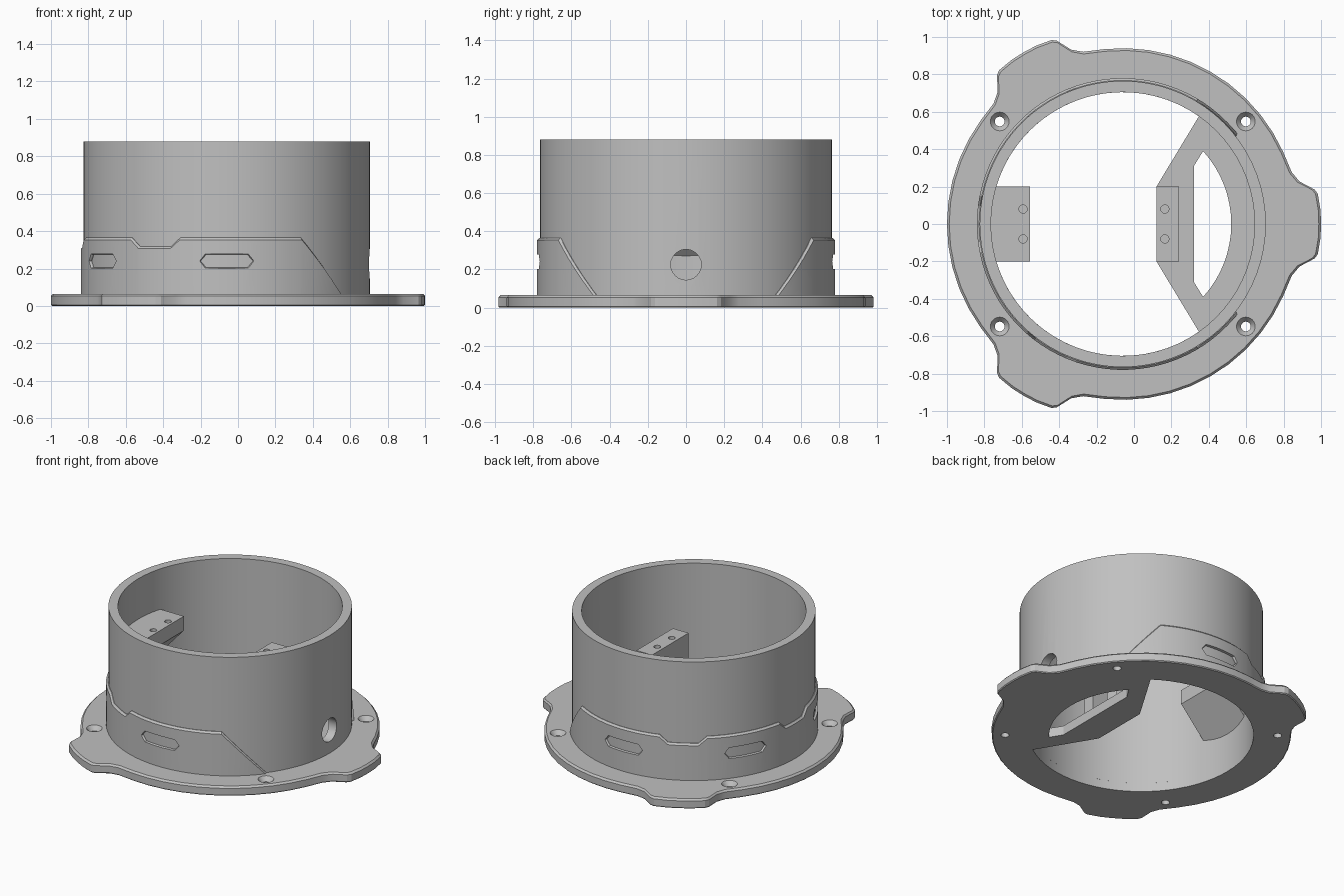
import bpy
import bmesh
from math import sin, cos, radians, atan2, degrees

if "Cube" in bpy.data.objects:
    bpy.data.objects.remove(bpy.data.objects["Cube"])

CX = -0.06            # axis of the housing
R_IN, R_OUT, R_COLLAR = 0.705, 0.765, 0.78
FLOOR, TOP = 0.065, 0.88

grey = bpy.data.materials.new("plain grey")
grey.use_nodes = True
grey.diffuse_color = (0.53, 0.53, 0.53, 1)
grey.node_tree.nodes["Principled BSDF"].inputs["Base Color"].default_value = (0.53, 0.53, 0.53, 1)


def polar(r, deg, z=0.0):
    return (CX + r * cos(radians(deg)), r * sin(radians(deg)), z)


def loft(name, rings, caps=True, closed=False):
    """Skin a list of equal-length rings, capping the ends or joining last to first."""
    bm = bmesh.new()
    rows = [[bm.verts.new(p) for p in ring] for ring in rings]
    pairs = list(zip(rows, rows[1:]))
    if closed:
        pairs.append((rows[-1], rows[0]))
    for a, b in pairs:
        for i in range(len(a)):
            j = (i + 1) % len(a)
            bm.faces.new((a[i], a[j], b[j], b[i]))
    if caps and not closed:
        bm.faces.new(rows[0])
        bm.faces.new(rows[-1])
    bmesh.ops.recalc_face_normals(bm, faces=bm.faces)
    mesh = bpy.data.meshes.new(name)
    bm.to_mesh(mesh)
    bm.free()
    obj = bpy.data.objects.new(name, mesh)
    bpy.context.collection.objects.link(obj)
    mesh.materials.append(grey)
    return obj


def prism(name, outline, z0, z1):
    return loft(name, [[(x, y, z) for x, y in outline] for z in (z0, z1)])


def side_prism(name, outline_xz, y0, y1):
    return loft(name, [[(x, y, z) for x, z in outline_xz] for y in (y0, y1)])


def turned(name, x, y, profile, n=24):
    """Solid of revolution about a vertical axis, profile of (radius, z)."""
    angles = [radians(360 * i / n) for i in range(n)]
    return loft(name, [[(x + r * cos(a), y + r * sin(a), z) for a in angles] for r, z in profile])


def cut(obj, cutters):
    bpy.context.view_layer.objects.active = obj
    for c in cutters:
        c.hide_render = True
        mod = obj.modifiers.new("cut", 'BOOLEAN')
        mod.operation = 'DIFFERENCE'
        mod.solver = 'EXACT'
        mod.object = c
        bpy.ops.object.modifier_apply(modifier=mod.name)
        bpy.data.objects.remove(c)


def smooth(obj, angle=25):
    bpy.ops.object.select_all(action='DESELECT')
    obj.select_set(True)
    bpy.context.view_layer.objects.active = obj
    bpy.ops.object.shade_smooth_by_angle(angle=radians(angle))


# Flange outline: round plate with three flat-topped lugs
lug = [(-17, 0.945), (-13.5, 0.972), (-10.2, 1.042), (-8.8, 1.055), (-4, 1.06), (0, 1.06)]
lug += [(-a, r) for a, r in reversed(lug[:-1])]
outline = []
for turn in (0, 120, 240):
    outline += [(turn + a, r) for a, r in lug]
    outline += [(turn + 17 + 86 * i / 12, 0.94) for i in range(1, 12)]
flange = loft("flange", [[polar(r - inset, a, z) for a, r in outline]
                         for z, inset in ((0, 0.006), (0.006, 0), (0.053, 0), (FLOOR, 0.012))])

# Main opening, leaving a bridge across one side
start = degrees(atan2(0.58, 0.41))
opening = [polar(R_IN, start + (360 - 2 * start) * i / 48)[:2] for i in range(49)]
opening += [(0.12, -0.2), (0.12, 0.2)]
# Crescent window behind the bridge
half = degrees(atan2(0.39, 0.43))
window = [polar(0.58, -half + 2 * half * i / 16)[:2] for i in range(17)]
window += [(0.32, 0.31), (0.32, -0.31)]
cutters = [prism("opening_cutter", opening, -0.1, 0.2), prism("window_cutter", window, -0.1, 0.2)]
# Countersunk screw holes
for sx in (-1, 1):
    for sy in (-1, 1):
        cutters.append(turned("screw_cutter", CX + sx * 0.658, sy * 0.548,
                              [(0.026, -0.1), (0.026, 0.035), (0.05, FLOOR), (0.05, 0.1)]))
cut(flange, cutters)
smooth(flange)

# Tube wall with a round cable port
N = 72
tube = loft("tube_wall", [[polar(r, 360 * i / N, z) for i in range(N)] for r, z in
                          ((R_IN, 0.06), (R_OUT, 0.06), (R_OUT, TOP), (R_IN, TOP))], closed=True)
port = [(0.08 * cos(radians(15 * i)), 0.225 + 0.08 * sin(radians(15 * i))) for i in range(24)]
cut(tube, [loft("port_cutter", [[(x, y, z) for y, z in port] for x in (0.55, 0.9)])])
smooth(tube)


# Raised collar with sloping ends and three notches in its top edge
def collar_top(a):
    end = min(a, 360 - a)
    if end < 59:
        return FLOOR + 0.3 * (end - 37.7) / 21.3
    off = min(abs(a - c) for c in (120, 180, 240))
    return 0.365 - 0.047 * min(1, max(0, (11.2 - off) / 4))


marks = {37.8, 59, 301, 322.2} | {c + s * d for c in (120, 180, 240) for s in (-1, 1) for d in (7.2, 11.2)}
angles = sorted(marks | {float(a) for a in range(40, 321, 4)})
sections = []
for a in angles:
    t = max(collar_top(a), FLOOR + 0.002)
    low = FLOOR - 0.02
    sections.append([polar(R_OUT - 0.015, a, low), polar(R_COLLAR, a, low),
                     polar(R_COLLAR, a, max(t - 0.012, low + 0.01)),
                     polar(R_OUT + 0.003, a, t), polar(R_OUT - 0.015, a, t)])
collar = loft("collar", sections)

# Long six-sided recesses around the collar
hexagon = [(-0.16, 0), (-0.125, -0.04), (0.125, -0.04), (0.16, 0), (0.125, 0.04), (-0.125, 0.04)]
cutters = []
for a in (90, 150, 210, 270):
    c, s = cos(radians(a)), sin(radians(a))
    rings = []
    for r, k in ((0.70, 0.86), (0.762, 0.88), (0.785, 1.0), (0.83, 1.0)):
        rings.append([(CX + r * c - u * k * s, r * s + u * k * c, 0.24 + v * k) for u, v in hexagon])
    cutters.append(loft("recess_cutter", rings))
cut(collar, cutters)
smooth(collar)


def pilot_holes(x):
    return [turned("pilot_cutter", x, y, [(0.022, 0.5), (0.022, 0.7)], 16) for y in (-0.08, 0.08)]


# Wall bracket with a sloping underside
bracket = side_prism("wall_bracket", [(-0.555, 0.6), (-0.555, 0.5), (-0.77, 0.265), (-0.77, 0.6)], -0.2, 0.2)
cut(bracket, pilot_holes(-0.593))

# Bridge post, open in the middle for cables
post = side_prism("bridge_post", [(0.12, 0.05), (0.24, 0.05), (0.24, 0.6), (0.12, 0.6)], -0.2, 0.2)
gap = [(-0.115, -0.1), (0.115, -0.1), (0.115, 0.38), (0.05, 0.45), (-0.05, 0.45), (-0.115, 0.38)]
gap_cutter = loft("gap_cutter", [[(x, y, z) for y, z in gap] for x in (0, 0.4)])
cut(post, pilot_holes(0.165) + [gap_cutter])
